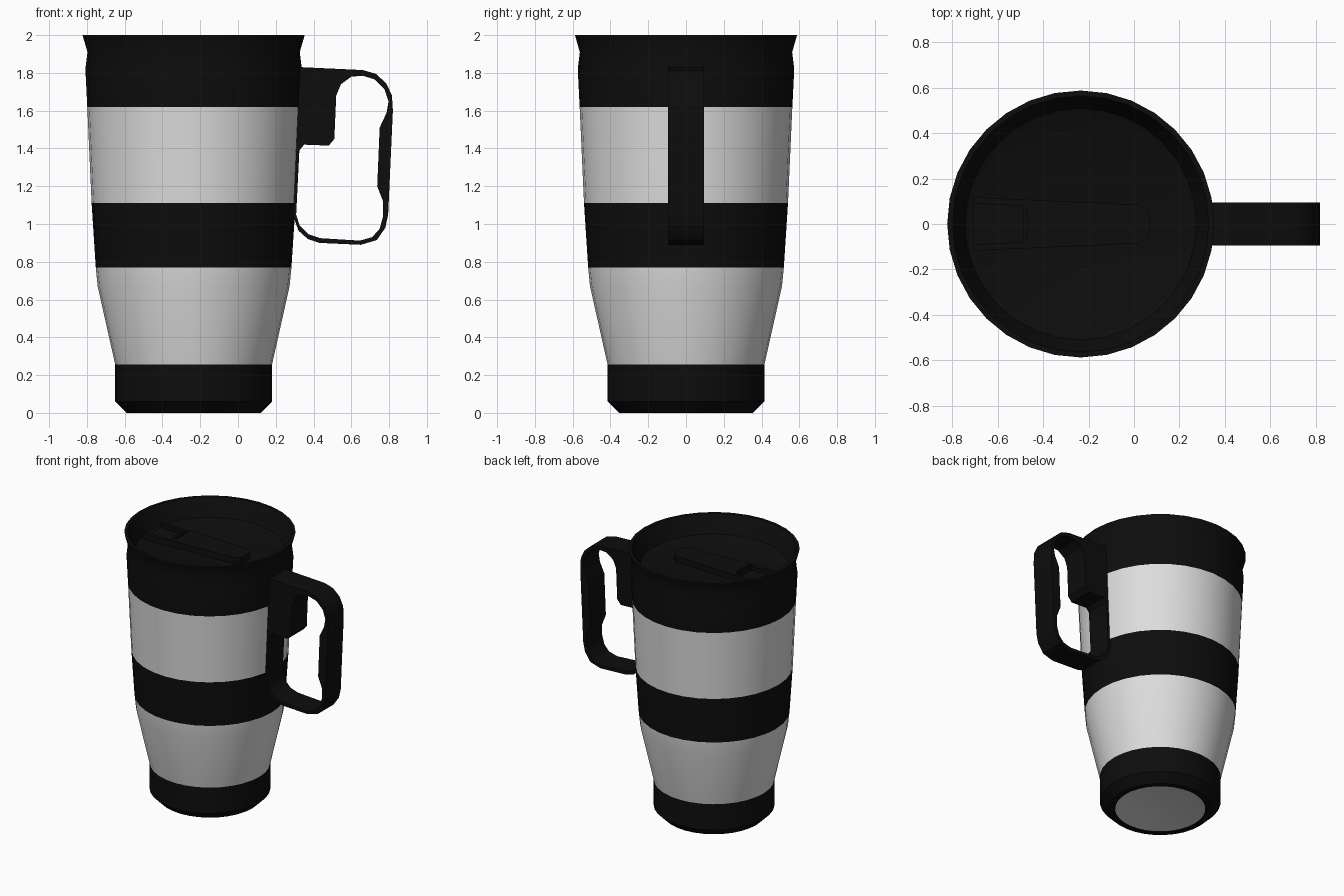
import bpy, bmesh, math

if "Cube" in bpy.data.objects:
    bpy.data.objects.remove(bpy.data.objects["Cube"])

CX, SEG = -0.235, 32


def mat(name, c):
    m = bpy.data.materials.new(name)
    m.diffuse_color = (*c, 1)
    m.use_nodes = True
    m.node_tree.nodes["Principled BSDF"].inputs["Base Color"].default_value = m.diffuse_color
    return m


BLACK = mat("black plastic", (0.004, 0.004, 0.004))
STEEL = mat("light steel", (0.72, 0.72, 0.73))


def finish(bm, name, material, smooth=True):
    me = bpy.data.meshes.new(name)
    bm.to_mesh(me)
    bm.free()
    me.materials.append(material)
    ob = bpy.data.objects.new(name, me)
    bpy.context.collection.objects.link(ob)
    if smooth:
        bpy.ops.object.select_all(action='DESELECT')
        ob.select_set(True)
        bpy.context.view_layer.objects.active = ob
        bpy.ops.object.shade_smooth_by_angle(angle=math.radians(30))
    return ob


def lathe(name, profile, material):
    """Revolve (radius, z) points round the mug axis; radius 0 closes the end."""
    bm = bmesh.new()
    rings = []
    for r, z in profile:
        if r == 0:
            rings.append([bm.verts.new((CX, 0, z))] * SEG)
        else:
            rings.append([bm.verts.new((CX + r * math.cos(2 * math.pi * i / SEG),
                                        r * math.sin(2 * math.pi * i / SEG), z))
                          for i in range(SEG)])
    for a, b in zip(rings, rings[1:]):
        for i in range(SEG):
            j = (i + 1) % SEG
            bm.faces.new(list(dict.fromkeys((a[i], a[j], b[j], b[i]))))
    return finish(bm, name, material)


def prism(name, loops, depth_axis, lo, hi, material):
    """Extrude flat outlines (with holes) along y or z from lo to hi."""
    bm = bmesh.new()
    for pts in loops:
        vs = [bm.verts.new((u, lo, v) if depth_axis == 'y' else (u, v, lo)) for u, v in pts]
        for i in range(len(vs)):
            bm.edges.new((vs[i - 1], vs[i]))
    bmesh.ops.triangle_fill(bm, edges=bm.edges[:], use_beauty=True)
    out = bmesh.ops.extrude_face_region(bm, geom=bm.faces[:] + bm.edges[:] + bm.verts[:],
                                        use_keep_orig=True)
    d = hi - lo
    moved = [g for g in out["geom"] if isinstance(g, bmesh.types.BMVert)]
    bmesh.ops.translate(bm, verts=moved, vec=(0, d, 0) if depth_axis == 'y' else (0, 0, d))
    bmesh.ops.recalc_face_normals(bm, faces=bm.faces[:])
    return finish(bm, name, material)


# Mug body, stacked bands from the bottom up
lathe("bottom_disc", [(0, 0.03), (0.16, 0.022), (0.31, 0.004)], STEEL)
lathe("base", [(0.31, 0.004), (0.315, 0), (0.355, 0), (0.415, 0.06), (0.415, 0.255)], BLACK)
lathe("lower_steel", [(0.415, 0.255), (0.508, 0.67), (0.518, 0.77)], STEEL)
lathe("middle_band", [(0.518, 0.77), (0.54, 1.11)], BLACK)
lathe("upper_steel", [(0.54, 1.11), (0.563, 1.62)], STEEL)
# Lid with a flared rim and a sunken top
lathe("lid", [(0.563, 1.62), (0.573, 1.82), (0.562, 1.91), (0.588, 2.0), (0.565, 2.0),
              (0.535, 1.93), (0.51, 1.87), (0.49, 1.86), (0, 1.86)], BLACK)

# Sip slider, lower thumb tray and ridge on the lid
prism("slider", [[(-0.49, -0.108), (0.03, -0.085), (0.06, -0.06), (0.075, 0),
                  (0.06, 0.06), (0.03, 0.085), (-0.49, 0.108)]], 'z', 1.85, 1.905, BLACK)
prism("slider_tray", [[(-0.71, -0.118), (-0.49, -0.108), (-0.49, 0.108), (-0.71, 0.118)]],
      'z', 1.85, 1.872, BLACK)
for s in (-1, 1):
    prism("tray_side", [[(-0.71, s * 0.118), (-0.49, s * 0.108), (-0.49, s * 0.08),
                         (-0.71, s * 0.09)]], 'z', 1.85, 1.9, BLACK)
prism("slider_ridge", [[(-0.49, -0.07), (-0.47, -0.07), (-0.47, 0.07), (-0.49, 0.07)]],
      'z', 1.89, 1.92, BLACK)

# Handle: rounded loop with thumb block and finger grip
outer = [(0.29, 1.83), (0.34, 1.83), (0.66, 1.815), (0.73, 1.795), (0.785, 1.745), (0.815, 1.68),
         (0.82, 1.6), (0.795, 1.05), (0.78, 0.98), (0.735, 0.915), (0.65, 0.89), (0.43, 0.9),
         (0.37, 0.92), (0.32, 0.965), (0.297, 1.03), (0.28, 1.1)]
inner = [(0.308, 1.05), (0.325, 1.39), (0.35, 1.42), (0.48, 1.415), (0.51, 1.45), (0.52, 1.68),
         (0.545, 1.74), (0.6, 1.78), (0.66, 1.785), (0.725, 1.765), (0.775, 1.715), (0.797, 1.65),
         (0.787, 1.59), (0.75, 1.51), (0.737, 1.2), (0.768, 1.12), (0.768, 1.04), (0.75, 0.975),
         (0.71, 0.93), (0.645, 0.912), (0.435, 0.925), (0.375, 0.945), (0.325, 0.995)]
prism("handle", [outer, inner], 'y', -0.094, 0.094, BLACK)
